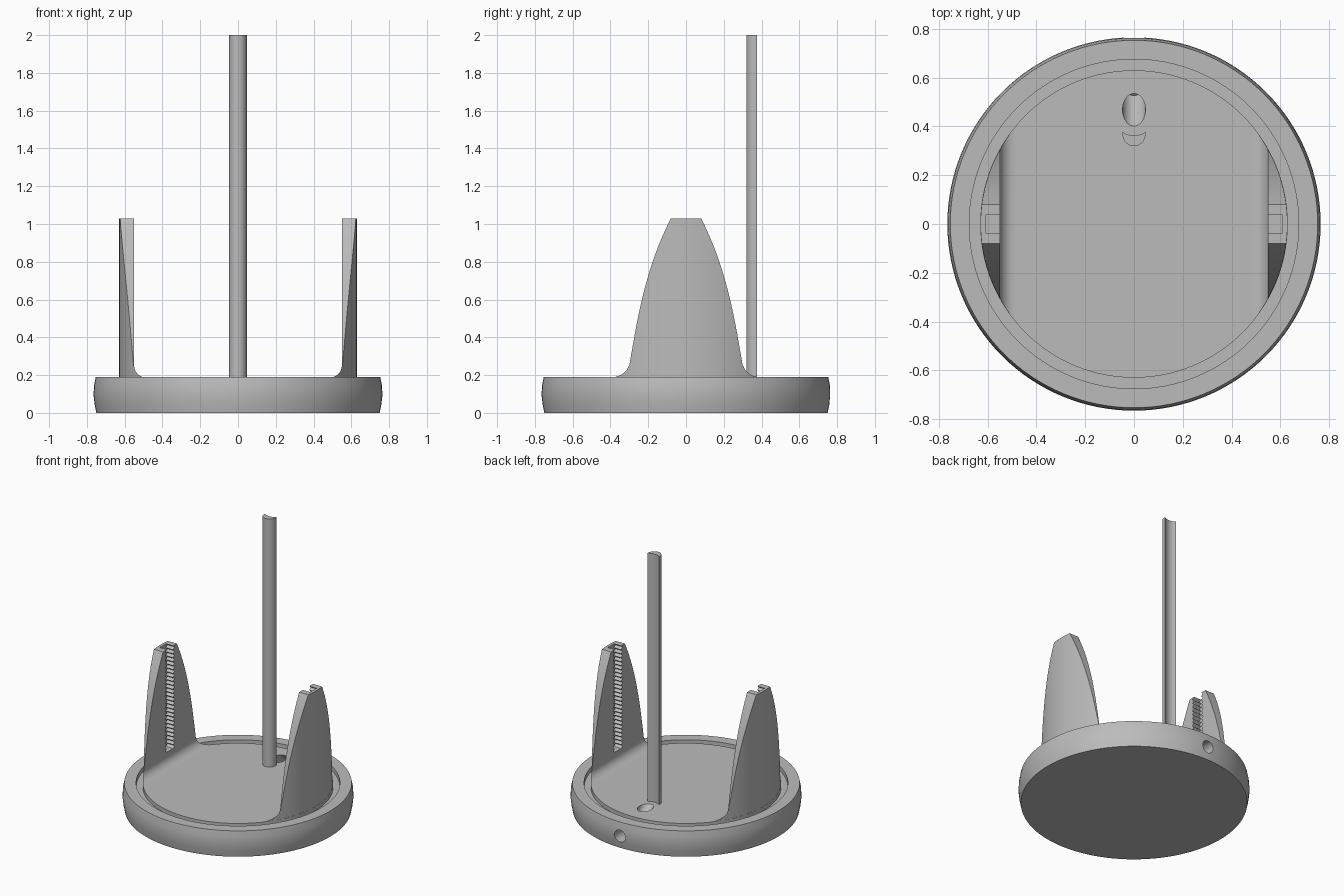
import bpy, bmesh
from math import sin, cos, pi, radians
from mathutils import Matrix, Vector

if "Cube" in bpy.data.objects:
    bpy.data.objects.remove(bpy.data.objects["Cube"], do_unlink=True)

# Single flat colour
grey = bpy.data.materials.new("plain grey")
grey.use_nodes = True
grey.diffuse_color = (0.5, 0.5, 0.5, 1)
grey.node_tree.nodes["Principled BSDF"].inputs["Base Color"].default_value = (0.5, 0.5, 0.5, 1)

DECK, RADIUS, TOP = 0.187, 0.63, 1.03


def finish(bm, name):
    bmesh.ops.remove_doubles(bm, verts=bm.verts, dist=1e-5)
    bmesh.ops.recalc_face_normals(bm, faces=bm.faces)
    mesh = bpy.data.meshes.new(name)
    bm.to_mesh(mesh)
    bm.free()
    mesh.materials.append(grey)
    obj = bpy.data.objects.new(name, mesh)
    bpy.context.collection.objects.link(obj)
    return obj


def prism(name, points, depth):
    """Extrude a closed outline of 3D points along a vector."""
    bm = bmesh.new()
    face = bm.faces.new([bm.verts.new(p) for p in points])
    out = bmesh.ops.extrude_face_region(bm, geom=[face], use_keep_orig=True)
    moved = [v for v in out["geom"] if isinstance(v, bmesh.types.BMVert)]
    bmesh.ops.translate(bm, verts=moved, vec=depth)
    return finish(bm, name)


def rod_between(name, a, b, radius, sides=48):
    a, b = Vector(a), Vector(b)
    bm = bmesh.new()
    turn = (b - a).to_track_quat('Z', 'Y').to_matrix().to_4x4()
    bmesh.ops.create_cone(bm, cap_ends=True, segments=sides, radius1=radius, radius2=radius,
                          depth=(b - a).length, matrix=Matrix.Translation((a + b) / 2) @ turn)
    return finish(bm, name)


def cut(obj, cutter, mode):
    mod = obj.modifiers.new("cut", 'BOOLEAN')
    mod.operation, mod.object, mod.solver = mode, cutter, 'EXACT'
    bpy.context.view_layer.objects.active = obj
    bpy.ops.object.modifier_apply(modifier=mod.name)
    bpy.data.objects.remove(cutter, do_unlink=True)


def smooth(obj):
    bpy.ops.object.select_all(action='DESELECT')
    obj.select_set(True)
    bpy.context.view_layer.objects.active = obj
    bpy.ops.object.shade_smooth_by_angle(angle=radians(30))


# Round base: bulged side, raised rim, shallow groove and deck
profile = [(0, 0), (0.75, 0), (0.759, 0.045), (0.765, 0.095), (0.762, 0.145), (0.753, 0.19),
           (0.675, 0.19), (0.675, 0.158), (RADIUS, 0.158), (RADIUS, DECK), (0, DECK)]
bm = bmesh.new()
verts = [bm.verts.new((r, 0, z)) for r, z in profile]
edges = [bm.edges.new(pair) for pair in zip(verts, verts[1:])]
bmesh.ops.spin(bm, geom=verts + edges, cent=(0, 0, 0), axis=(0, 0, 1),
               angle=2 * pi, steps=128, use_merge=True)
base = finish(bm, "base")

# Cable passage: slanted from the deck, then level out through the back
cut(base, rod_between("slant_cutter", (0, 0.39, 0.265), (0, 0.56, 0.095), 0.047), 'DIFFERENCE')
cut(base, rod_between("level_cutter", (0, 0.54, 0.092), (0, 0.85, 0.092), 0.044), 'DIFFERENCE')
smooth(base)

# Tall back post: half-round front with a hollow back
steps = 20
front = [(0.047 * cos(pi + pi * i / steps), 0.368 + 0.049 * sin(pi + pi * i / steps), DECK - 0.01)
         for i in range(steps + 1)]
hollow = [(0.047 * (1 - 2 * i / steps), 0.362 + 0.015 * (1 - 2 * i / steps) ** 2, DECK - 0.01)
          for i in range(steps + 1)]
smooth(prism("back_post", front + hollow, (0, 0, 2.01 - DECK)))


# Side uprights: filleted wall, rounded to the deck edge, tapered to the top
def upright(name, side):
    fillet = [(side * (0.485 + 0.065 * sin(a)), -0.5, DECK + 0.065 * (1 - cos(a)))
              for a in (pi / 2 * i / 12 for i in range(13))]
    outline = fillet + [(side * 0.55, -0.5, TOP), (side * 0.7, -0.5, TOP),
                        (side * 0.7, -0.5, DECK - 0.01), (side * 0.485, -0.5, DECK - 0.01)]
    obj = prism(name, outline, (0, 1, 0))
    cut(obj, rod_between("edge_cutter", (0, 0, 0), (0, 0, 1.2), RADIUS - 0.001, 160), 'INTERSECT')

    # Taper curve: half width against height
    half = [(0.5, 0.1), (0.5, 0.2), (0.34, 0.21), (0.3, 0.25)]
    for i in range(1, 17):
        t = i / 16
        half.append((0.3 - 0.13 * t - 0.09 * t ** 3, 0.25 + (TOP - 0.25) * t))
    half.append((0.08, TOP + 0.05))
    taper = [(side * 0.4, y, z) for y, z in half] + [(side * 0.4, -y, z) for y, z in reversed(half)]
    cut(obj, prism("taper_cutter", taper, (side * 0.4, 0, 0)), 'INTERSECT')

    # Toothed channel down the inner face
    teeth, low = 26, 0.28
    pitch = (TOP - low) / teeth
    zig = []
    for i in range(teeth + 2):
        zig += [(0.036, low + pitch * i), (0.054, low + pitch * (i + 0.5))]
    slot = [(side * 0.5, y, z) for y, z in zig] + [(side * 0.5, -y, z) for y, z in reversed(zig)]
    cut(obj, prism("slot_cutter", slot, (side * 0.108, 0, 0)), 'DIFFERENCE')
    smooth(obj)


upright("left_upright", 1)
upright("right_upright", -1)
